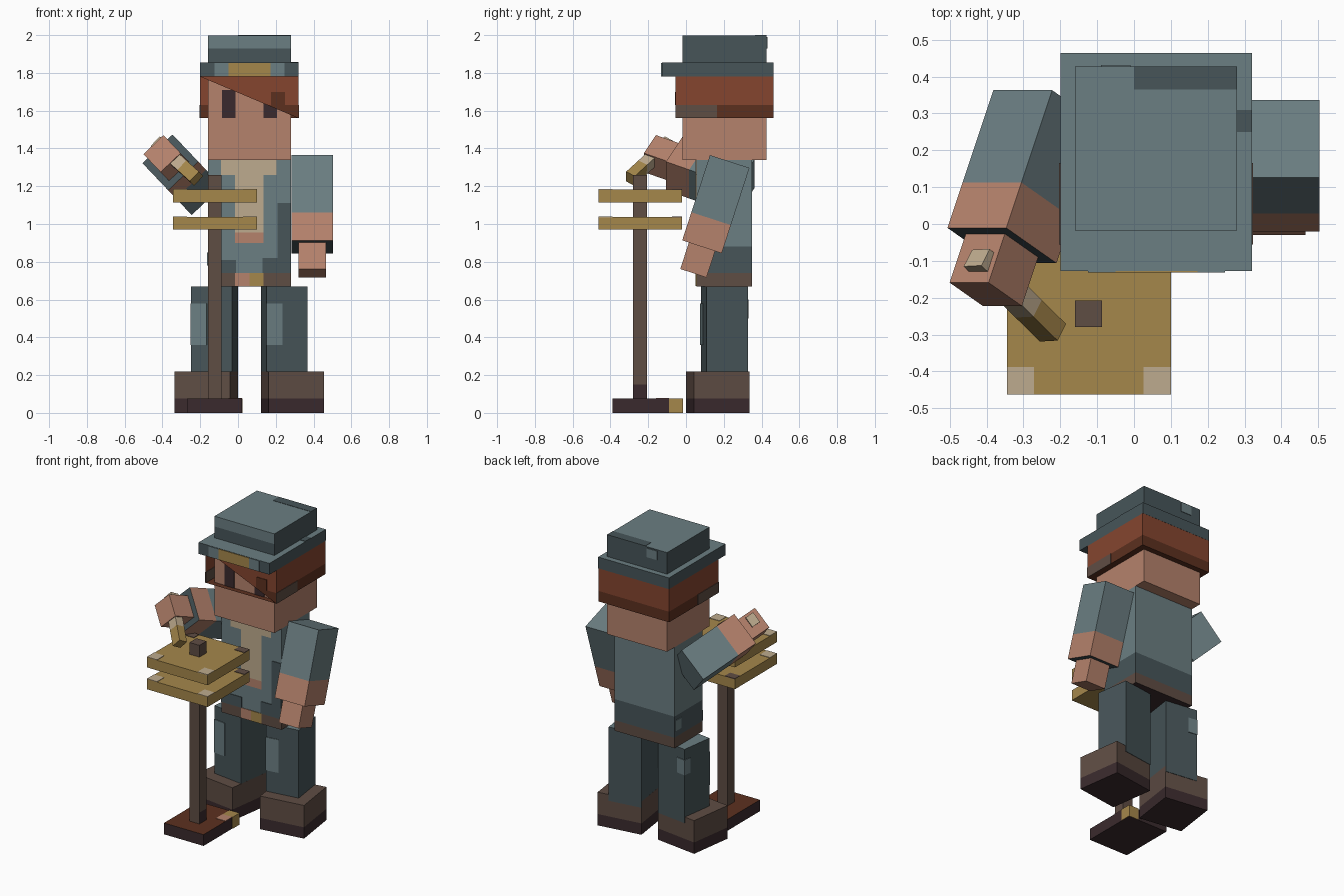
import bpy, bmesh, math
from mathutils import Matrix, Vector

if "Cube" in bpy.data.objects:
    bpy.data.objects.remove(bpy.data.objects["Cube"])

PALETTE = {"teal": "6B7E82", "slate": "475559", "skin": "B5826C", "red_hair": "85452F",
           "dark_hair": "5C301F", "brown": "5F4D44", "dark_sole": "3A2A2D",
           "gold": "A5874B", "beige": "BEAB8E"}
MATS = {}
for label, code in PALETTE.items():
    rgb = [int(code[i:i + 2], 16) / 255 for i in (0, 2, 4)]
    col = [((c + 0.055) / 1.055) ** 2.4 for c in rgb] + [1]
    m = bpy.data.materials.new(label)
    m.use_nodes = True
    m.diffuse_color = col
    m.node_tree.nodes["Principled BSDF"].inputs["Base Color"].default_value = col
    m.node_tree.nodes["Principled BSDF"].inputs["Roughness"].default_value = 0.9
    MATS[label] = m


def finish(name, bm, paint, cuts=(), frame=Matrix()):
    """Cut at the given heights, colour the faces by rule and place the part."""
    for z in cuts:
        bmesh.ops.bisect_plane(bm, geom=bm.verts[:] + bm.edges[:] + bm.faces[:],
                               plane_co=(0, 0, z), plane_no=(0, 0, 1))
    me = bpy.data.meshes.new(name)
    slots = []
    bm.normal_update()
    for f in bm.faces:
        key = paint if isinstance(paint, str) else paint(f.calc_center_median(), f.normal)
        if key not in slots:
            slots.append(key)
            me.materials.append(MATS[key])
        f.material_index = slots.index(key)
    bm.transform(frame)
    bm.to_mesh(me)
    bm.free()
    ob = bpy.data.objects.new(name, me)
    bpy.context.collection.objects.link(ob)
    return ob


def box(name, lo, hi, paint, cuts=(), frame=Matrix()):
    lo, hi = Vector(lo), Vector(hi)
    bm = bmesh.new()
    bmesh.ops.create_cube(bm, size=1)
    bm.transform(Matrix.Translation((lo + hi) / 2) @ Matrix.Diagonal((*(hi - lo), 1)))
    return finish(name, bm, paint, cuts, frame)


def front_plate(name, x0, x1, z0, z1, y, mat, frame=Matrix()):
    return box(name, (x0, y - 0.004, z0), (x1, y + 0.002, z1), mat, frame=frame)


def axes(x, y, z, origin):
    m = Matrix((x, y, z)).transposed().to_4x4()
    m.translation = origin
    return m


# Legs and boots, toes turned out
for side, label in ((1, "left"), (-1, "right")):
    turn = Matrix.Rotation(math.radians(8 * side), 4, "Z")
    leg = Matrix.Translation((0.06 + 0.185 * side, 0.203, 0)) @ turn
    boot = Matrix.Translation((0.06 + 0.228 * side, 0.168, 0)) @ turn
    box(label + "_leg", (-0.11, -0.11, 0.18), (0.11, 0.11, 0.67),
        lambda c, n: "teal" if n.z > 0.5 else "slate", frame=leg)
    front_plate(label + "_leg_patch", -0.112, -0.025, 0.36, 0.58, -0.11, "teal", leg)
    box(label + "_boot", (-0.148, -0.148, 0), (0.148, 0.148, 0.22),
        lambda c, n: "dark_sole" if c.z < 0.075 else "brown", (0.075,), boot)
    if side < 0:
        box("leg_back_patch", (-0.114, 0.06, 0.5), (-0.05, 0.114, 0.6), "teal", frame=leg)

# Torso with jacket hem and belt
def torso_paint(c, n):
    if c.z < 0.74:
        return "dark_sole" if n.z < -0.5 else "brown"
    return "slate" if c.z < 0.88 and n.y > -0.5 else "teal"

box("torso", (-0.16, 0.055, 0.67), (0.28, 0.35, 1.34), torso_paint, (0.74, 0.88))
for name, x0, x1, z0, z1, mat in (
        ("shirt_collar", -0.09, 0.205, 1.26, 1.338, "beige"),
        ("shirt_front", -0.015, 0.135, 0.955, 1.26, "beige"),
        ("shirt_hem", -0.015, 0.135, 0.9, 0.955, "skin"),
        ("jacket_edge", 0.21, 0.28, 0.82, 1.11, "slate"),
        ("jacket_hem_left", 0.13, 0.28, 0.74, 0.82, "slate"),
        ("jacket_hem_right", -0.16, -0.01, 0.74, 0.81, "slate"),
        ("belt_strap", -0.015, 0.06, 0.672, 0.74, "skin"),
        ("belt_buckle", 0.06, 0.135, 0.672, 0.74, "gold")):
    front_plate(name, x0, x1, z0, z1, 0.055, mat)
box("jacket_back_patch", (-0.164, 0.28, 0.78), (-0.155, 0.345, 0.85), "teal")

# Head and eyes
box("head", (-0.16, -0.018, 1.34), (0.28, 0.427, 1.78), "skin")
for label, x in (("right", -0.085), ("left", 0.135)):
    front_plate(label + "_eye", x, x + 0.072, 1.56, 1.71, -0.018, "dark_sole")

# Hair shell with a slanted fringe across the front
X0, X1, Y0, Y1, Z0, Z1 = -0.2, 0.32, -0.055, 0.463, 1.56, 1.78
bm = bmesh.new()
bottom = [bm.verts.new((x, y, Z0)) for x, y in ((X0, Y0), (X1, Y0), (X1, Y1), (X0, Y1))]
top = [bm.verts.new((v.co.x, v.co.y, Z1)) for v in bottom]
for i in (1, 2, 3):
    j = (i + 1) % 4
    bm.faces.new((bottom[i], bottom[j], top[j], top[i]))
bm.faces.new((bottom[1], top[1], top[0]))
bm.faces.new(bottom[::-1])
finish("hair", bm, lambda c, n: "dark_hair" if c.z < 1.63 else "red_hair", (1.63,))
front_plate("fringe_lock", 0.175, 0.25, 1.63, 1.7, Y0, "dark_hair")
for label, x in (("left", X1), ("right", X0)):
    box(label + "_sideburn", (x - 0.003, Y0, Z0), (x + 0.003, 0.165, 1.63), "brown")

# Hat
box("hat_brim", (-0.2, -0.128, 1.78), (0.32, 0.464, 1.855),
    lambda c, n: "teal" if n.z > 0.5 else "slate")
front_plate("hat_badge", -0.05, 0.172, 1.782, 1.853, -0.128, "gold")
for x in (-0.125, 0.172):
    front_plate("brim_trim", x, x + 0.075, 1.782, 1.853, -0.128, "teal")
box("hat_crown", (-0.16, -0.018, 1.855), (0.28, 0.427, 1.998),
    lambda c, n: "teal" if n.z > 0.5 or (n.y < -0.5 and c.z > 1.93) else "slate", (1.93,))
box("crown_patch", (0, 0.365, 1.995), (0.28, 0.427, 2.0), "slate")
box("brim_patch", (0.28, 0.25, 1.853), (0.32, 0.31, 1.858), "slate")
box("crown_back_patch", (-0.09, 0.42, 1.93), (-0.01, 0.431, 1.99), "teal")

# Arms: sleeve over bare forearm, then a smaller hand
def arm(label, frame, length):
    half = length / 2
    cuff = half - length * 0.67

    def paint(c, n):
        if n.z < -0.5:
            return "slate"
        return "teal" if c.z > cuff else "skin"
    box(label + "_arm", (-0.11, -0.11, -half), (0.11, 0.11, half), paint, (cuff,), frame)
    box(label + "_hand", (-0.073, -0.073, -half - 0.147), (0.073, 0.073, -half + 0.01),
        "skin", frame=frame)

arm("left", Matrix.Translation((0.393, 0.158, 1.105))
    @ Matrix.Rotation(math.radians(-18), 4, "X"), 0.475)

reach = Vector((-0.3, -0.9, 0.316)).normalized()
across = Vector((0.715, 0, 0.68))
across = (across - across.dot(reach) * reach).normalized()
down = reach.cross(across) * -1
arm("right", axes(across, down, -reach, Vector((-0.358, -0.058, 1.326)) - reach * 0.207), 0.415)

# Short tool gripped in the raised hand
tip = Vector((-0.22, -0.295, 1.24))
aim = (tip - Vector((-0.425, -0.093, 1.425))).normalized()
flat = (across - across.dot(aim) * aim).normalized()
box("tool", (-0.035, -0.028, 0), (0.035, 0.028, 0.345),
    lambda c, n: "gold" if c.z < 0.11 else "beige", (0.11,),
    axes(flat, (-aim).cross(flat), -aim, tip))

# Stand: base, post and two stacked boards
def base_paint(c, n):
    return "dark_hair" if n.z > 0.5 else "dark_sole"

box("stand_base", (-0.27, -0.39, 0), (0.02, -0.02, 0.075), base_paint)
box("base_gold_corner", (-0.05, -0.09, -0.0), (0.023, -0.017, 0.077), "gold")
box("base_patch", (-0.05, -0.16, 0.072), (0.02, -0.09, 0.078), "skin")
box("stand_post", (-0.16, -0.28, 0.07), (-0.087, -0.207, 1.26),
    lambda c, n: "dark_sole" if c.z < 0.15 and n.x > 0.5 else "brown", (0.15,))
for label, z in (("lower", 0.97), ("upper", 1.115)):
    box(label + "_board", (-0.345, -0.462, z), (0.1, -0.02, z + 0.067), "gold")
    for x in (-0.345, 0.026):
        for y, mat in ((-0.462, "beige"), (-0.075, "brown")):
            box(label + "_board_corner", (x, y, z + 0.065),
                (x + 0.074, y + (0.074 if mat == "beige" else 0.055), z + 0.07), mat)
